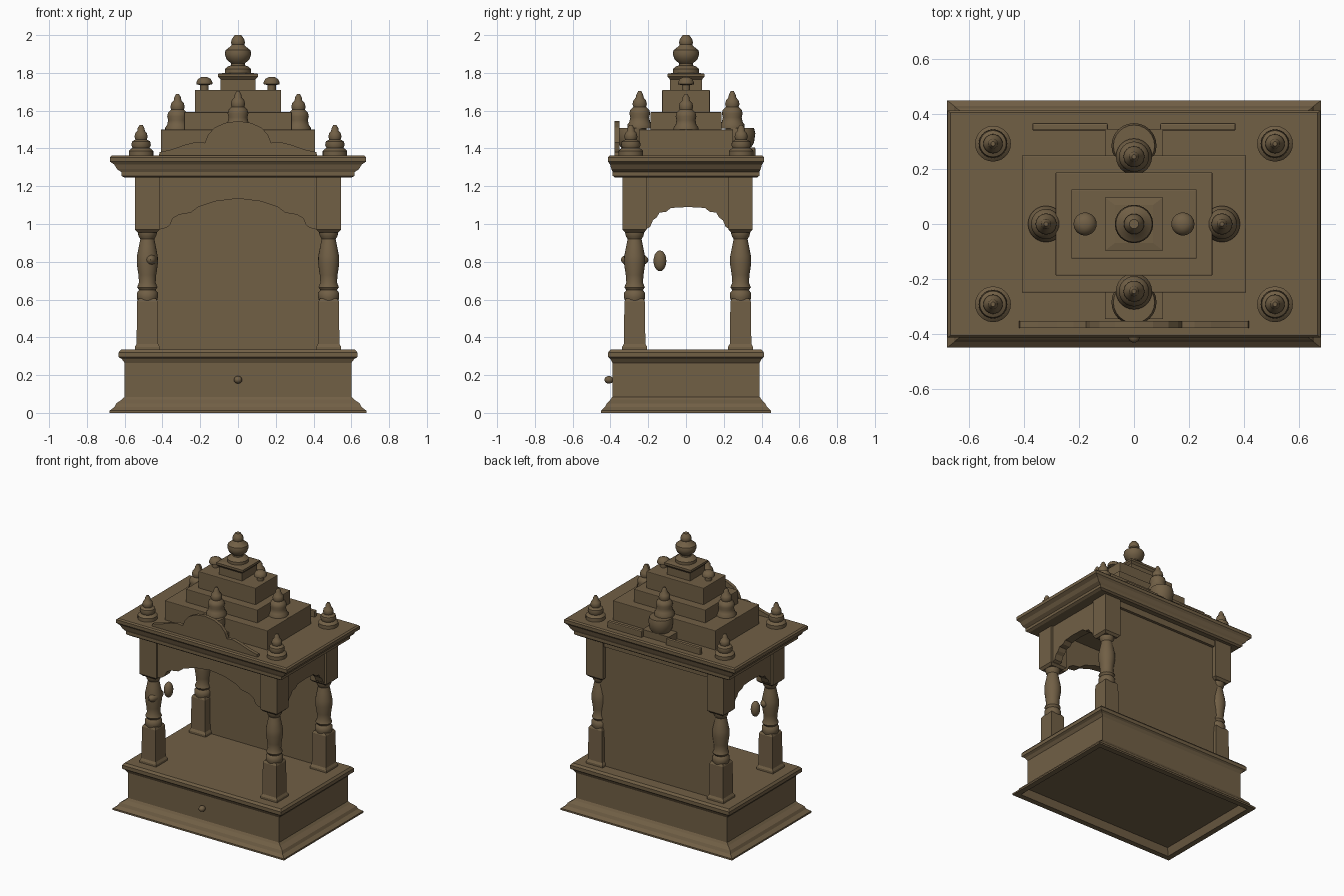
import bpy, bmesh, math
from mathutils import Matrix, Vector

wood = bpy.data.materials.new("brown_wood")
wood.diffuse_color = (0.165, 0.115, 0.06, 1)


def finish(name, bm, smooth=False, bevel=0.0):
    bmesh.ops.recalc_face_normals(bm, faces=bm.faces)
    me = bpy.data.meshes.new(name)
    bm.to_mesh(me)
    bm.free()
    me.materials.append(wood)
    ob = bpy.data.objects.new(name, me)
    bpy.context.collection.objects.link(ob)
    if bevel:
        m = ob.modifiers.new("soft_edges", 'BEVEL')
        m.width, m.segments, m.limit_method = bevel, 2, 'ANGLE'
    if smooth:
        bpy.ops.object.select_all(action='DESELECT')
        ob.select_set(True)
        bpy.context.view_layer.objects.active = ob
        bpy.ops.object.shade_smooth_by_angle(angle=math.radians(40))
    return ob


def loft(name, rings, cx=0, cy=0, bevel=0.0):
    """Stack of rectangular rings (half x, half y, z), capped at both ends."""
    bm = bmesh.new()
    loops = [[bm.verts.new((cx + sx * hx, cy + sy * hy, z))
              for sx, sy in ((-1, -1), (1, -1), (1, 1), (-1, 1))] for hx, hy, z in rings]
    for a, b in zip(loops, loops[1:]):
        for i in range(4):
            bm.faces.new((a[i], a[(i + 1) % 4], b[(i + 1) % 4], b[i]))
    bm.faces.new(loops[0])
    bm.faces.new(loops[-1])
    return finish(name, bm, bevel=bevel)


def box(name, x0, x1, y0, y1, z0, z1, bevel=0.0):
    hx, hy = (x1 - x0) / 2, (y1 - y0) / 2
    return loft(name, [(hx, hy, z0), (hx, hy, z1)], (x0 + x1) / 2, (y0 + y1) / 2, bevel)


def lathe(name, profile, x, y, z=0.0, seg=24):
    """Turned part from (radius, height) points."""
    bm = bmesh.new()
    loops = [[bm.verts.new((x + r * math.cos(2 * math.pi * i / seg),
                            y + r * math.sin(2 * math.pi * i / seg), z + h))
              for i in range(seg)] for r, h in profile]
    for a, b in zip(loops, loops[1:]):
        for i in range(seg):
            bm.faces.new((a[i], a[(i + 1) % seg], b[(i + 1) % seg], b[i]))
    bm.faces.new(loops[0])
    bm.faces.new(loops[-1])
    return finish(name, bm, smooth=True)


def plate(name, outline, thick, centre, along_y=False):
    """Upright plate from a (u, z) outline; u runs along x, or along y."""
    bm = bmesh.new()
    c = Vector(centre)
    off = Vector((thick, 0, 0)) if along_y else Vector((0, thick, 0))
    vs = [bm.verts.new(c + Vector((0, u, z) if along_y else (u, 0, z)) - off / 2)
          for u, z in outline]
    ext = bmesh.ops.extrude_face_region(bm, geom=[bm.faces.new(vs)])
    bmesh.ops.translate(bm, vec=off, verts=[v for v in ext['geom'] if isinstance(v, bmesh.types.BMVert)])
    return finish(name, bm)


def lump(name, loc, scale):
    bm = bmesh.new()
    bmesh.ops.create_uvsphere(bm, u_segments=16, v_segments=10, radius=1,
                              matrix=Matrix.Translation(loc) @ Matrix.Diagonal((*scale, 1)))
    return finish(name, bm, smooth=True)


def mirrored(half):
    """Half profile ending on the axis -> full left-to-right profile."""
    return half + [(-u, z) for u, z in reversed(half[:-1])]


# base: moulded plinth with hollow underside, drawer body and top ledge
loft("base", [(0.62, 0.39, 0.05), (0.64, 0.41, 0.0), (0.68, 0.45, 0.0), (0.68, 0.45, 0.012),
              (0.655, 0.43, 0.03), (0.645, 0.42, 0.05), (0.615, 0.40, 0.07), (0.60, 0.39, 0.085),
              (0.60, 0.39, 0.265), (0.615, 0.40, 0.285), (0.632, 0.412, 0.295),
              (0.632, 0.412, 0.32), (0.62, 0.40, 0.335)])
lump("drawer_knob", (0, -0.408, 0.175), (0.022, 0.024, 0.02))

# four columns: square foot, turned shaft, square head
shaft = [(0.05, 0.59), (0.056, 0.61), (0.056, 0.635), (0.044, 0.65), (0.054, 0.665), (0.044, 0.69),
         (0.047, 0.73), (0.056, 0.79), (0.055, 0.83), (0.045, 0.88), (0.037, 0.92),
         (0.046, 0.935), (0.05, 0.95), (0.05, 0.975)]
for sx, side in ((-1, "left"), (1, "right")):
    for y, end in ((-0.272, "front"), (0.289, "back")):
        n = f"{end}_{side}_column"
        x = sx * 0.48
        loft(n + "_foot", [(0.066, 0.066, 0.33), (0.066, 0.066, 0.35), (0.057, 0.057, 0.365),
                           (0.054, 0.054, 0.59), (0.046, 0.046, 0.605)], x, y)
        lathe(n + "_shaft", shaft, x, y)
        loft(n + "_head", [(0.05, 0.05, 0.955), (0.066, 0.064, 0.97), (0.066, 0.064, 1.26)], x, y)

# scalloped arches on front and sides
front_arch = [(0.42, 0.97), (0.38, 0.98), (0.36, 0.995), (0.345, 1.03), (0.31, 1.05), (0.25, 1.06),
              (0.21, 1.09), (0.12, 1.12), (0, 1.135)]
plate("front_arch", mirrored(front_arch) + [(-0.42, 1.26), (0.42, 1.26)], 0.06, (0, -0.29, 0))
side_arch = [(0.225, 0.97), (0.2, 0.985), (0.185, 1.02), (0.165, 1.035), (0.15, 1.06), (0.115, 1.065),
             (0.09, 1.085), (0, 1.09)]
for sx, side in ((-1, "left"), (1, "right")):
    plate(side + "_arch", mirrored(side_arch) + [(-0.225, 1.26), (0.225, 1.26)], 0.06,
          (sx * 0.5, 0.01, 0), along_y=True)

# back panel with lintel
box("back_panel", -0.46, 0.46, 0.29, 0.32, 0.33, 1.26)
box("back_lintel", -0.43, 0.43, 0.285, 0.34, 1.2, 1.26)

# roof cornice
loft("roof_cornice", [(0.60, 0.375, 1.245), (0.617, 0.388, 1.255), (0.617, 0.388, 1.275),
                      (0.64, 0.395, 1.29), (0.655, 0.402, 1.315), (0.678, 0.413, 1.33),
                      (0.678, 0.413, 1.353), (0.668, 0.405, 1.362)])

# stepped tower
tiers = [(0.408, 0.25, 1.35, 1.50), (0.285, 0.188, 1.49, 1.592), (0.228, 0.126, 1.58, 1.71)]
for i, (hx, hy, z0, z1) in enumerate(tiers):
    box(f"tower_tier_{i + 1}", -hx, hx, -hy, hy, z0, z1, bevel=0.004)
loft("tower_top_tier", [(0.092, 0.085, 1.70), (0.092, 0.085, 1.765), (0.106, 0.097, 1.78),
                        (0.106, 0.097, 1.795), (0.07, 0.07, 1.80)])
lathe("top_finial", [(0.07, 1.79), (0.07, 1.82), (0.055, 1.833), (0.036, 1.84), (0.036, 1.85),
                     (0.06, 1.87), (0.07, 1.90), (0.066, 1.92), (0.04, 1.94), (0.033, 1.95),
                     (0.037, 1.96), (0.032, 1.98), (0.017, 2.0)], 0, 0)

# small finials at the roof corners
corner = [(0.065, 0), (0.065, 0.03), (0.055, 0.04), (0.045, 0.045), (0.052, 0.06), (0.048, 0.08),
          (0.03, 0.09), (0.035, 0.105), (0.03, 0.125), (0.02, 0.135), (0.018, 0.15), (0.008, 0.168)]
for x in (-0.513, 0.513):
    for y in (-0.292, 0.292):
        lathe("corner_finial", corner, x, y, 1.357)

# finials around the middle of the tower, the front and back ones on brackets
middle = [(0.065, 0), (0.066, 0.02), (0.055, 0.035), (0.05, 0.06), (0.055, 0.08), (0.05, 0.1),
          (0.034, 0.115), (0.038, 0.13), (0.033, 0.15), (0.02, 0.165), (0.018, 0.18), (0.008, 0.198)]
for s in (-1, 1):
    lathe("side_finial", middle, s * 0.32, 0, 1.49)
    lathe("side_finial_seat", [(0.04, 1.42), (0.072, 1.47), (0.072, 1.5)], s * 0.335, 0)
    lathe("end_finial", middle, 0, s * 0.245, 1.505)
    lathe("end_finial_seat", [(0.05, 1.39), (0.075, 1.43), (0.082, 1.48), (0.075, 1.508)], 0, s * 0.285)
    box("end_bracket", -0.105, 0.105, s * 0.29 - 0.055, s * 0.29 + 0.055, 1.355, 1.41)
    # little domes on the third tier
    lathe("tier_dome", [(0.022, 1.70), (0.022, 1.735), (0.042, 1.74), (0.042, 1.75), (0.034, 1.768),
                        (0.015, 1.778)], s * 0.178, 0)

# carved crest at the front, low rails at the back
crest = [(0.42, 1.355), (0.415, 1.38), (0.35, 1.395), (0.28, 1.42), (0.22, 1.435), (0.175, 1.43),
         (0.16, 1.47), (0.125, 1.51), (0.07, 1.535), (0, 1.545)]
plate("front_crest", mirrored(crest), 0.025, (0, -0.365, 0))
for s in (-1, 1):
    x0, x1 = sorted((s * 0.095, s * 0.37))
    box("back_rail", x0, x1, 0.34, 0.367, 1.355, 1.405, bevel=0.006)

# hanging ornament and knot on the left front column
lump("hanging_ornament", (-0.455, -0.138, 0.805), (0.03, 0.034, 0.055))
lump("column_knot", (-0.462, -0.272, 0.81), (0.035, 0.073, 0.035))
